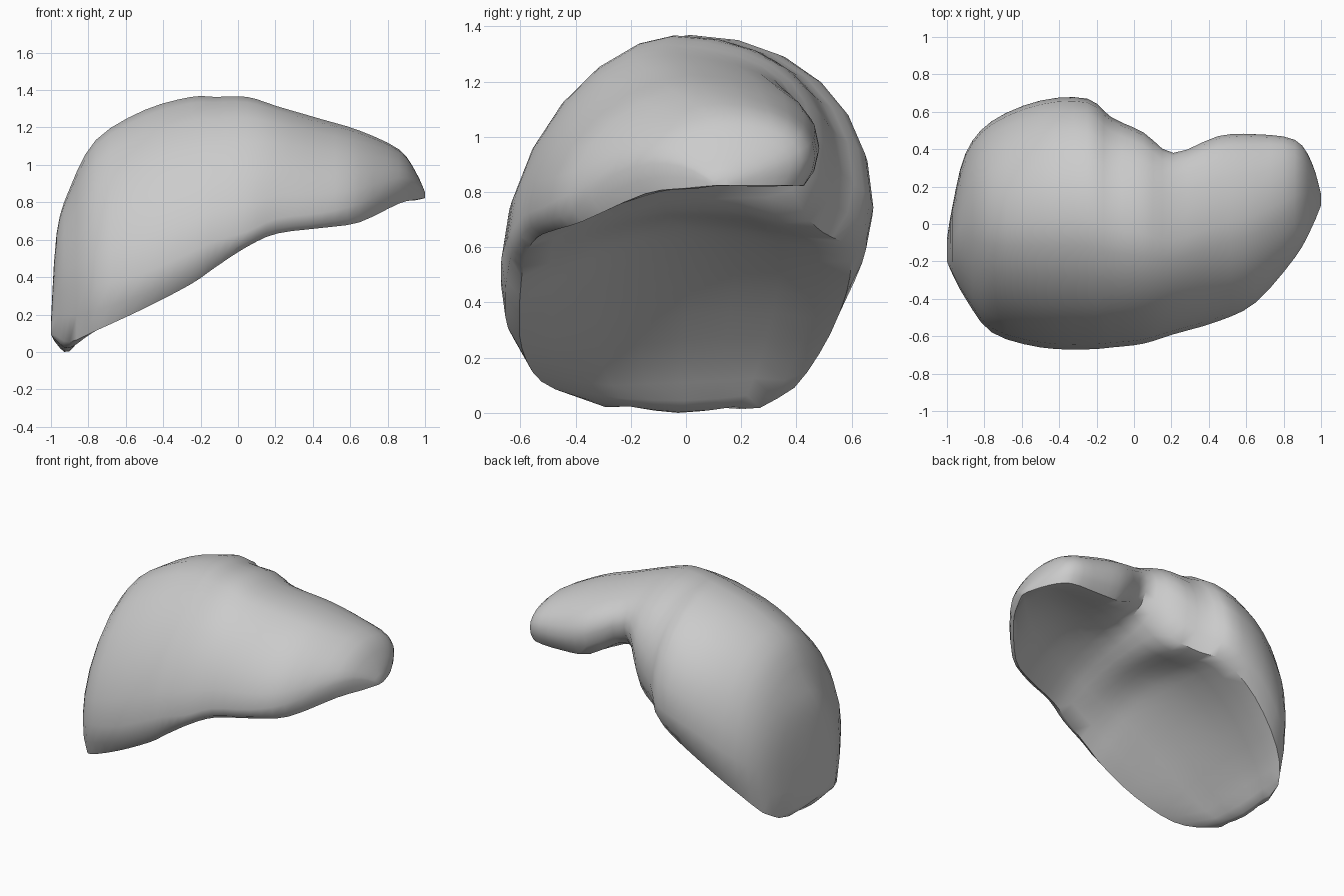
import bpy
import bmesh
from math import pi, sin, cos, radians

if "Cube" in bpy.data.objects:
    bpy.data.objects.remove(bpy.data.objects["Cube"])

# Cross-sections from the right tip to the left tip:
# x, front y, front z, front rim z, crest z, back y, back z, back rim z, hollow z
SECTIONS = [
    (-1, -.2, .13, .1, .17, -.08, .13, .11, .1),
    (-.97, -.27, .3, .09, .64, .1, .3, .08, .05),
    (-.9, -.4, .35, .06, .88, .38, .4, .06, .01),
    (-.76, -.58, .36, .12, 1.14, .55, .5, .22, .19),
    (-.5, -.66, .43, .24, 1.3, .66, .68, .44, .45),
    (-.25, -.67, .54, .37, 1.37, .67, .78, .6, .64),
    (-.12, -.66, .6, .46, 1.37, .57, .87, .66, .7),
    (.05, -.64, .65, .57, 1.37, .49, 1, .74, .74),
    (.21, -.59, .72, .64, 1.32, .38, 1.1, .96, .82),
    (.45, -.52, .75, .67, 1.25, .47, 1, .85, .88),
    (.65, -.42, .8, .7, 1.19, .48, .95, .83, .88),
    (.86, -.18, .9, .8, 1.09, .45, .93, .83, .85),
    (.95, -.02, .9, .82, .97, .33, .89, .83, .83),
    (1, .1, .84, .83, .86, .16, .84, .83, .83),
]


def spline(a, b, c, d, t):
    """Smooth curve value between b and c."""
    return b + t * ((c - a) + t * ((2*a - 5*b + 4*c - d) + t * (3*(b - c) + d - a))) / 2


def arc(start, crest, power, steps):
    """Rounded quarter from a side point up to the crest."""
    (y0, z0), (y1, z1) = start, crest
    points = []
    for i in range(steps):
        angle = pi / 2 * i / steps
        points.append((y1 + (y0 - y1) * cos(angle) ** (2 / power),
                       z0 + (z1 - z0) * sin(angle) ** (2 / power)))
    return points


def outline(row):
    """Closed outline: domed upper side and hollow underside."""
    x, front_y, front_z, front_rim, crest_z, back_y, back_z, back_rim, hollow = row
    middle = (front_y + back_y) / 2
    half = (back_y - front_y) / 2
    front, back = (front_y, front_z), (back_y, back_z)
    crest = (middle + half * .04, crest_z)
    upper = arc(front, crest, 1.72, 6) + [crest] + arc(back, crest, 2.1, 6)[::-1]
    under = [(middle + half * .88, back_rim),
             (middle + half * .5, back_rim * .4 + hollow * .6),
             (middle, hollow),
             (middle - half * .5, front_rim * .4 + hollow * .6),
             (middle - half * .9, front_rim)]
    loop = upper + under
    n = len(loop)
    points = []
    for i in range(n):
        keys = [loop[(i + k) % n] for k in (-1, 0, 1, 2)]
        points.append((x, *loop[i]))
        if i >= len(upper) - 1:
            points.append((x, *(spline(*axis, .5) for axis in zip(*keys))))
    return points


def dense_rows(rows, steps):
    """Add smooth in-between sections."""
    result = []
    for i in range(len(rows) - 1):
        keys = [rows[max(0, min(len(rows) - 1, i + k))] for k in (-1, 0, 1, 2)]
        for s in range(steps):
            result.append([spline(*column, s / steps) for column in zip(*keys)])
    return result + [rows[-1]]


# One plain grey
grey = bpy.data.materials.new("plain grey")
grey.use_nodes = True
colour = (.6, .6, .6, 1)
grey.diffuse_color = colour
grey.node_tree.nodes["Principled BSDF"].inputs["Base Color"].default_value = colour

# Skin the sections into one closed body
bm = bmesh.new()
rings = [[bm.verts.new(p) for p in outline(row)] for row in dense_rows(SECTIONS, 3)]
for ring, following in zip(rings, rings[1:]):
    for i in range(len(ring)):
        j = (i + 1) % len(ring)
        bm.faces.new((ring[i], ring[j], following[j], following[i]))
bm.faces.new(rings[0])
bm.faces.new(rings[-1])
bmesh.ops.recalc_face_normals(bm, faces=bm.faces)
bottom = min(v.co.z for v in bm.verts)
bmesh.ops.translate(bm, verts=bm.verts, vec=(0, 0, -bottom))
mesh = bpy.data.meshes.new("lobed_body")
bm.to_mesh(mesh)
bm.free()
mesh.materials.append(grey)
body = bpy.data.objects.new("lobed_body", mesh)
bpy.context.collection.objects.link(body)
bpy.context.view_layer.objects.active = body
body.select_set(True)
bpy.ops.object.shade_smooth_by_angle(angle=radians(50))
